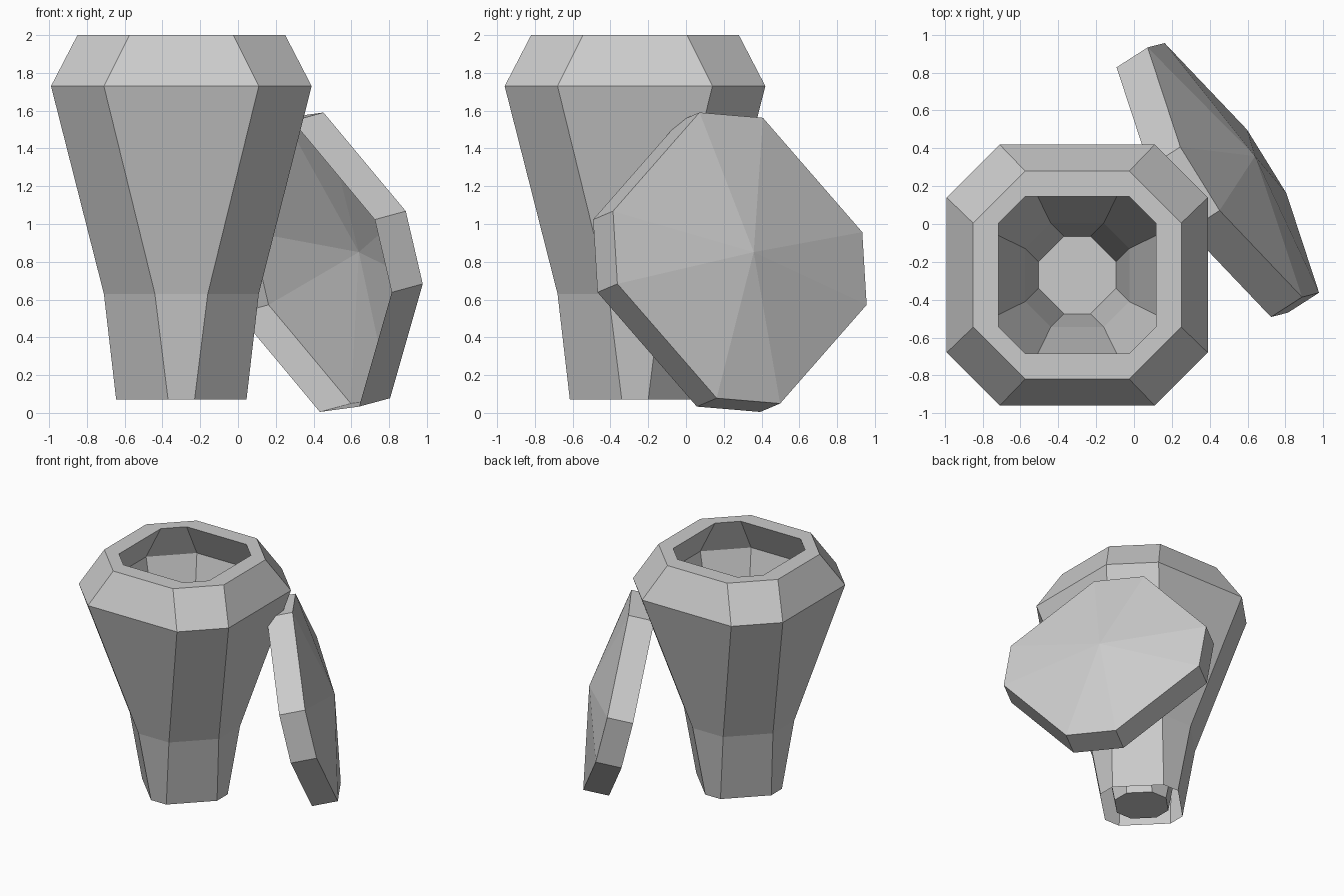
import bpy
import bmesh
from mathutils import Matrix, Vector

old = bpy.data.objects.get("Cube")
if old:
    bpy.data.objects.remove(old, do_unlink=True)

grey = bpy.data.materials.new("plain_grey")
grey.use_nodes = True
colour = (0.6, 0.6, 0.6, 1)
grey.diffuse_color = colour
grey.node_tree.nodes["Principled BSDF"].inputs["Base Color"].default_value = colour


def chamfered_ring(bm, half, flat, z):
    """Square ring with cut corners: half width, half length of the flats."""
    corners = []
    x, y = half, flat
    for _ in range(4):
        corners += [(x, -y, z), (x, y, z)] if not corners else []
        if len(corners) < 8:
            a, b = corners[-2:]
            corners += [(-a[1], a[0], z), (-b[1], b[0], z)]
    return [bm.verts.new(c) for c in corners]


def bridge(bm, low, high):
    for i in range(8):
        j = (i + 1) % 8
        bm.faces.new((low[i], low[j], high[j], high[i]))


def loft(bm, sections):
    """Join successive rings and return the last one."""
    rings = [chamfered_ring(bm, *s) for s in sections]
    for low, high in zip(rings, rings[1:]):
        bridge(bm, low, high)
    return rings[-1]


def finish(bm, name, matrix):
    mesh = bpy.data.meshes.new(name)
    bm.to_mesh(mesh)
    bm.free()
    mesh.materials.append(grey)
    obj = bpy.data.objects.new(name, mesh)
    obj.matrix_world = matrix
    bpy.context.collection.objects.link(obj)


# Pot: outer wall, sloped rim, inner wall and floor, open under the double wall
bm = bmesh.new()
floor = loft(bm, [
    (0.345, 0.07, 0.07), (0.41, 0.14, 0.63), (0.69, 0.41, 1.73), (0.55, 0.275, 2.0),
    (0.415, 0.275, 2.0), (0.55, 0.275, 1.73), (0.275, 0.14, 0.63), (0.205, 0.07, 0.07),
])
bm.faces.new(floor)
finish(bm, "pot", Matrix.Translation((-0.30, -0.27, 0)))

# Lid: shallow hollow cap with a low peak, leaning against the pot
bm = bmesh.new()
edge = loft(bm, [(0.69, 0.41, -0.2), (0.69, 0.41, 0)])
peak = bm.verts.new((0, 0, 0.14))
for i in range(8):
    bm.faces.new((edge[i], edge[(i + 1) % 8], peak))
w = Vector((0.82, 0.526, 0.223)).normalized()
v = w.cross(Vector((-0.223, 0.633, -0.741))).normalized()
u = v.cross(w)
lean = Matrix((u, v, w)).transposed().to_4x4()
finish(bm, "lid", Matrix.Translation((0.525, 0.285, 0.82)) @ lean)
